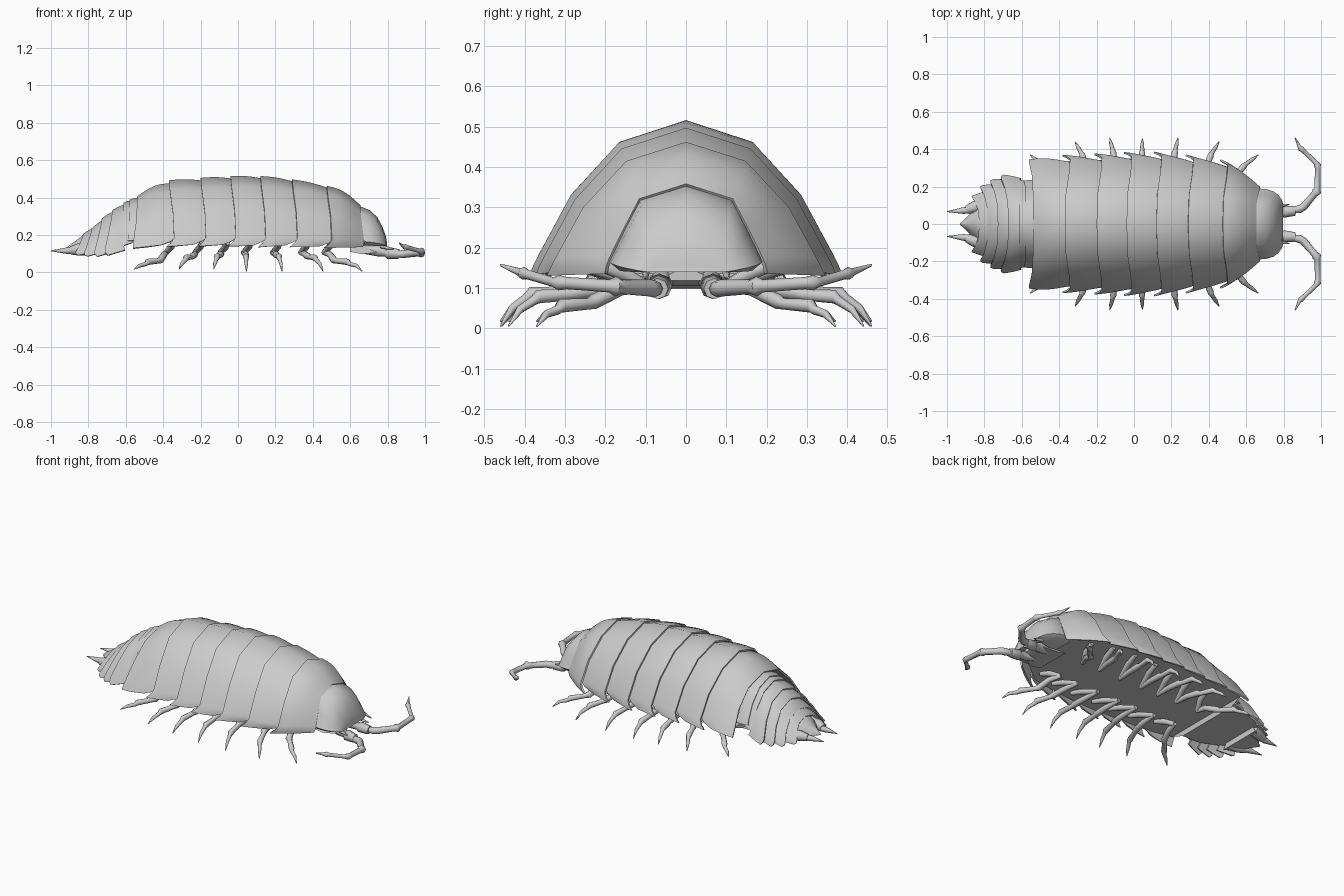
import bpy, bmesh, math
from mathutils import Vector

if "Cube" in bpy.data.objects:
    bpy.data.objects.remove(bpy.data.objects["Cube"])


def both(half):
    """Mirror half a cross-section given from rim to ridge."""
    return list(half) + [(-u, v) for u, v in half[-2::-1]]


# cross-sections: (fraction of half width, fraction of height)
ARCH = both([(1, 0), (.975, .06), (.94, .13), (.74, .51), (.43, .857), (0, 1)])
HEAD = both([(.88, 0), (1, .1), (.96, .18), (.8, .48), (.6, .83), (0, 1)])
COLLAR = both([(1.06, 0), (1.04, .09), (1, .18), (.82, .49), (.61, .835), (0, 1)])


def make(name, verts, faces):
    me = bpy.data.meshes.new(name)
    me.from_pydata(verts, [], faces)
    ob = bpy.data.objects.new(name, me)
    bpy.context.collection.objects.link(ob)
    return ob


def per_row(offs):
    return list(offs) + list(offs)[-2::-1]


def shell(name, front, rear, foff, roff, bump=.006, thick=.01, n=6, fprof=ARCH):
    """Arched plate between two (x, half width, top, bottom) stations."""
    foff, roff = per_row(foff), per_row(roff)
    verts, m = [], len(ARCH)
    for i in range(n + 1):
        t = i / n
        x, w, top, bot = [a + (b - a) * t for a, b in zip(front, rear)]
        top += bump * math.sin(math.pi * t)
        w += .3 * bump * math.sin(math.pi * t)
        for j in range(m):
            u = fprof[j][0] * (1 - t) + ARCH[j][0] * t
            v = fprof[j][1] * (1 - t) + ARCH[j][1] * t
            verts.append((x + foff[j] * (1 - t) + roff[j] * t, u * w, bot + v * (top - bot)))
    faces = [(i * m + j, (i + 1) * m + j, (i + 1) * m + j + 1, i * m + j + 1)
             for i in range(n) for j in range(m - 1)]
    ob = make(name, verts, faces)
    mod = ob.modifiers.new("thickness", 'SOLIDIFY')
    mod.thickness, mod.offset = thick, -1
    bpy.context.view_layer.objects.active = ob
    bpy.ops.object.modifier_apply(modifier=mod.name)
    return ob


def loft(name, stations, prof=ARCH):
    """Closed solid through arched sections (x, half width, top, bottom)."""
    m = len(prof)
    verts = [(x, u * w, b + v * (t - b)) for x, w, t, b in stations for u, v in prof]
    d = 1 if stations[0][0] < stations[-1][0] else -1
    faces = []
    for i in range(len(stations) - 1):
        for j in range(m):
            k = (j + 1) % m
            faces.append((i * m + j, (i + 1) * m + j, (i + 1) * m + k, i * m + k)[::-d])
    last = (len(stations) - 1) * m
    faces += [tuple(range(m))[::-d], tuple(range(last + m - 1, last - 1, -1))[::-d]]
    return make(name, verts, faces)


def tube(name, path, side=1, sides=8):
    """Jointed limb along (x, y, z, radius) points, mirrored by side."""
    pts = [Vector((x, y * side, z)) for x, y, z, r in path]
    verts, faces = [], []
    for i, p in enumerate(pts):
        d = (pts[min(i + 1, len(pts) - 1)] - pts[max(i - 1, 0)]).normalized()
        a = d.cross(Vector((0, 0, 1))).normalized()
        b = d.cross(a)
        for k in range(sides):
            g = 2 * math.pi * k / sides
            verts.append(p + path[i][3] * (a * math.cos(g) + b * math.sin(g)))
    for i in range(len(pts) - 1):
        for k in range(sides):
            q = (k + 1) % sides
            faces.append((i * sides + k, i * sides + q, (i + 1) * sides + q, (i + 1) * sides + k))
    faces += [tuple(range(sides)), tuple(range((len(pts) - 1) * sides, len(pts) * sides))]
    ob = make(name, verts, faces)
    bm = bmesh.new()
    bm.from_mesh(ob.data)
    bmesh.ops.recalc_face_normals(bm, faces=bm.faces)
    bm.to_mesh(ob.data)
    bm.free()
    return ob


# seven back plates, each rear edge lapping over the next, corners hooked
BORDERS = [(.655, .19, .358, .135), (.475, .345, .462, .13), (.29, .372, .497, .135),
           (.12, .387, .515, .135), (-.04, .385, .515, .14), (-.2, .377, .505, .14),
           (-.37, .37, .492, .138), (-.54, .345, .405, .13)]
EDGE_R = (-.012, .012, .028, .022, .005, 0)
EDGE_F = (-.06, -.01, .02, .022, .005, 0)
for i in range(7):
    f, r = BORDERS[i], BORDERS[i + 1]
    if i:
        f = (f[0] + .02, f[1] - .026, f[2] - .016, f[3] + .008)
    shell(f"back_plate_{i + 1}", f, r,
          (.012, .02, .018, .01, 0, 0) if i == 0 else EDGE_F,
          (-.022, -.022, -.02, -.005, 0, 0) if i == 6 else EDGE_R,
          bump=.022 if i in (0, 6) else .007, fprof=HEAD if i < 0 else (COLLAR if i == 0 else ARCH))

# tail plates, swept backwards at the sides
SWEEP = (-.025, -.038, -.04, -.02, -.004, 0)
FLAT = (-.01, -.008, -.005, 0, 0, 0)
TAIL = [((-.51, .235, .395, .17), (-.58, .232, .388, .17), FLAT),
        ((-.56, .228, .38, .16), (-.612, .235, .372, .14), FLAT),
        ((-.59, .245, .365, .12), (-.672, .264, .332, .092), SWEEP),
        ((-.65, .235, .33, .112), (-.728, .24, .288, .085), SWEEP),
        ((-.70, .215, .29, .112), (-.782, .208, .236, .086), SWEEP),
        ((-.75, .185, .245, .112), (-.828, .155, .205, .092), SWEEP)]
for i, (f, r, sw) in enumerate(TAIL):
    shell(f"tail_plate_{i + 1}", f, r, [s * .5 for s in sw], sw, bump=.006, n=4)

# pointed end piece and the two tail spikes
loft("tail_end", [(-.78, .14, .22, .1), (-.83, .11, .198, .1), (-.865, .07, .17, .105),
                  (-.90, .03, .145, .11), (-.93, .004, .125, .115)])
for s, n in ((1, "left"), (-1, "right")):
    tube(f"tail_spike_base_{n}", [(-.79, .105, .125, .033), (-.855, .09, .122, .032),
                                  (-.895, .076, .117, .022)], s)
    tube(f"tail_spike_{n}", [(-.87, .075, .116, .016), (-.91, .072, .116, .018),
                             (-1, .066, .115, .002)], s)

# head and mouthparts
loft("head", [(.62, .188, .358, .15), (.66, .19, .35, .145), (.705, .187, .332, .143),
              (.745, .175, .295, .141), (.772, .155, .245, .14), (.79, .13, .195, .14),
              (.797, .11, .157, .14)], HEAD)
loft("mouthparts", [(.6, .11, .16, .11), (.66, .11, .16, .098), (.74, .09, .15, .105),
                    (.77, .06, .145, .118)])

# flat belly and tail underside
BELLY = [(.655, .165), (.475, .305), (.29, .335), (.12, .35), (-.04, .35), (-.2, .34),
         (-.37, .335), (-.535, .3), (-.54, .215), (-.66, .21), (-.78, .16), (-.86, .08)]
bv = [(x, s * w, .165 if x > -.537 else .135) for x, w in BELLY for s in (1, -1)]
make("belly", bv, [(2 * i, 2 * i + 1, 2 * i + 3, 2 * i + 2) for i in range(len(BELLY) - 1)])

# seven pairs of legs: (root x, tip x, tip y)
LEGS = [(.47, .665, .37), (.345, .455, .44), (.195, .235, .46), (.04, .045, .457),
        (-.085, -.13, .46), (-.22, -.315, .44), (-.375, -.555, .37)]
for i, (rx, tx, ty) in enumerate(LEGS):
    d = tx - rx
    k = ty / .46
    low = .03 * (1 - k) / .2
    for s, n in ((1, "left"), (-1, "right")):
        tube(f"upper_leg_{i + 1}_{n}", [(rx + .03, .28 * k, .16, .014), (rx + .02, .2 * k, .138, .018),
                                        (rx - .01, .1, .105, .015)], s)
        tube(f"lower_leg_{i + 1}_{n}", [(rx - .01, .095, .103, .012), (rx + .1 * d, .2 * k, .098, .017),
                                        (rx + .22 * d, .285 * k, .095 - low, .019),
                                        (rx + .3 * d, .3 * k, .09 - low, .014),
                                        (rx + .6 * d, .385 * k, .085 - low, .017),
                                        (rx + .64 * d, .395 * k, .075 - low, .012),
                                        (rx + .84 * d, .43 * k, .05 - low * .5, .010),
                                        (tx, ty, .005 + .012 * (i > 3), .002)], s)

# jointed antennae and short feelers
for s, n in ((1, "left"), (-1, "right")):
    tube(f"antenna_base_{n}", [(.68, .05, .12, .022), (.75, .06, .115, .03), (.79, .063, .106, .022),
                               (.80, .066, .104, .032), (.86, .07, .098, .026)], s)
    tube(f"antenna_{n}", [(.84, .072, .098, .016), (.885, .08, .098, .022), (.905, .09, .1, .021),
                          (.965, .16, .103, .018), (.978, .175, .104, .025), (.98, .19, .105, .016),
                          (.983, .295, .112, .015), (.981, .315, .113, .019), (.97, .33, .115, .012),
                          (.905, .392, .133, .012), (.892, .404, .137, .016), (.885, .412, .139, .01),
                          (.862, .46, .157, .003)], s)
    tube(f"feeler_{n}", [(.76, .1, .14, .01), (.80, .1, .13, .008), (.83, .105, .125, .003)], s)

# smooth shading with sharp edges kept
for ob in bpy.context.scene.objects:
    ob.select_set(True)
    bpy.context.view_layer.objects.active = ob
bpy.ops.object.shade_smooth_by_angle(angle=math.radians(55))
